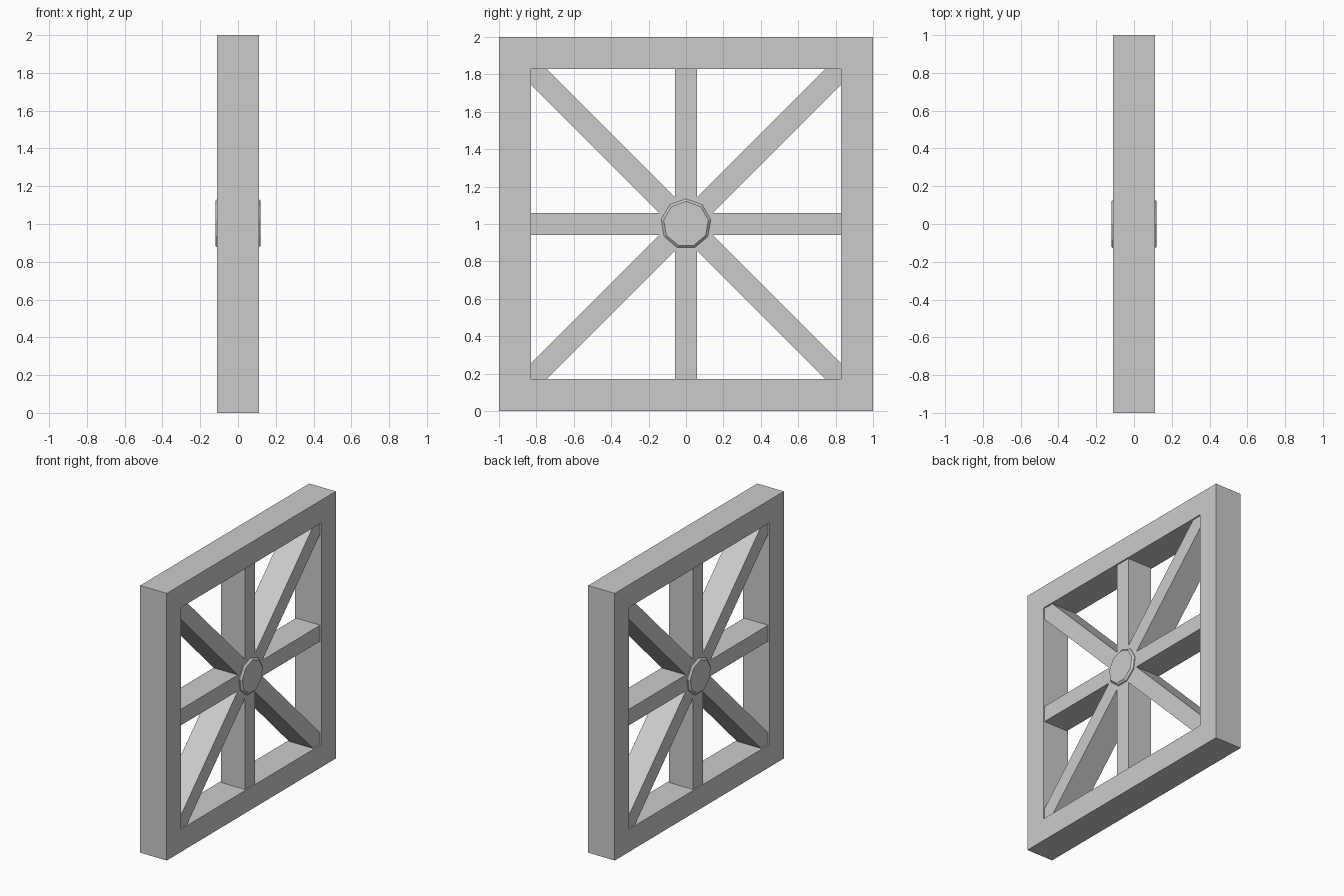
import bpy, bmesh
from math import pi, sqrt
from mathutils import Matrix, Vector

if "Cube" in bpy.data.objects:
    bpy.data.objects.remove(bpy.data.objects["Cube"])

CENTRE = Vector((0, 0, 1))


def finish(name, bm):
    bmesh.ops.recalc_face_normals(bm, faces=bm.faces)
    mesh = bpy.data.meshes.new(name)
    bm.to_mesh(mesh)
    bm.free()
    obj = bpy.data.objects.new(name, mesh)
    obj.location = CENTRE
    bpy.context.collection.objects.link(obj)
    return obj


def square_frame(name, outer, inner, half_depth):
    # four loops around the cross-section, joined into a closed square ring
    bm = bmesh.new()
    section = [(outer, -half_depth), (outer, half_depth),
               (inner, half_depth), (inner, -half_depth)]
    loops = [[bm.verts.new((x, sy * r, sz * r))
              for sy, sz in ((-1, -1), (1, -1), (1, 1), (-1, 1))]
             for r, x in section]
    for i in range(4):
        a, b = loops[i], loops[(i + 1) % 4]
        for j in range(4):
            k = (j + 1) % 4
            bm.faces.new((a[j], a[k], b[k], b[j]))
    return finish(name, bm)


def beam(name, length, width, depth, angle):
    bm = bmesh.new()
    bmesh.ops.create_cube(bm, size=1, matrix=Matrix.Rotation(angle, 4, 'X')
                          @ Matrix.Diagonal((depth, length, width, 1)))
    return finish(name, bm)


# Outer square frame
square_frame("outer_frame", 1.0, 0.83, 0.11)

# Four full-length bars crossing at the centre make eight spokes
for i, name in enumerate(("horizontal_bar", "rising_diagonal_bar",
                          "vertical_bar", "falling_diagonal_bar")):
    half = 0.835 if i % 2 == 0 else 0.83 * sqrt(2) + 0.065
    beam(name, 2 * half, 0.12, 0.2, i * pi / 4)

# Nine-sided hub through the centre, rims chamfered, one corner pointing up
bm = bmesh.new()
bmesh.ops.create_cone(bm, cap_ends=True, segments=9, radius1=0.135,
                      radius2=0.135, depth=0.24)
caps = [f for f in bm.faces if len(f.verts) == 9]
rims = list({e for f in caps for e in f.edges})
bmesh.ops.bevel(bm, geom=rims, offset=0.013, segments=1, affect='EDGES')
bmesh.ops.rotate(bm, verts=bm.verts, matrix=Matrix.Rotation(pi / 2, 3, 'Y'))
top = max(v.co.z for v in bm.verts)
if top < 0.134:
    bmesh.ops.rotate(bm, verts=bm.verts, matrix=Matrix.Rotation(pi, 3, 'X'))
# turn until a corner sits at the top
best = max((v.co for v in bm.verts), key=lambda c: (round(c.yz.length, 3), c.z))
bmesh.ops.rotate(bm, verts=bm.verts, matrix=Matrix.Rotation(
    Vector((best.y, best.z)).angle_signed(Vector((0, 1))) * -1, 3, 'X'))
finish("hub", bm)
